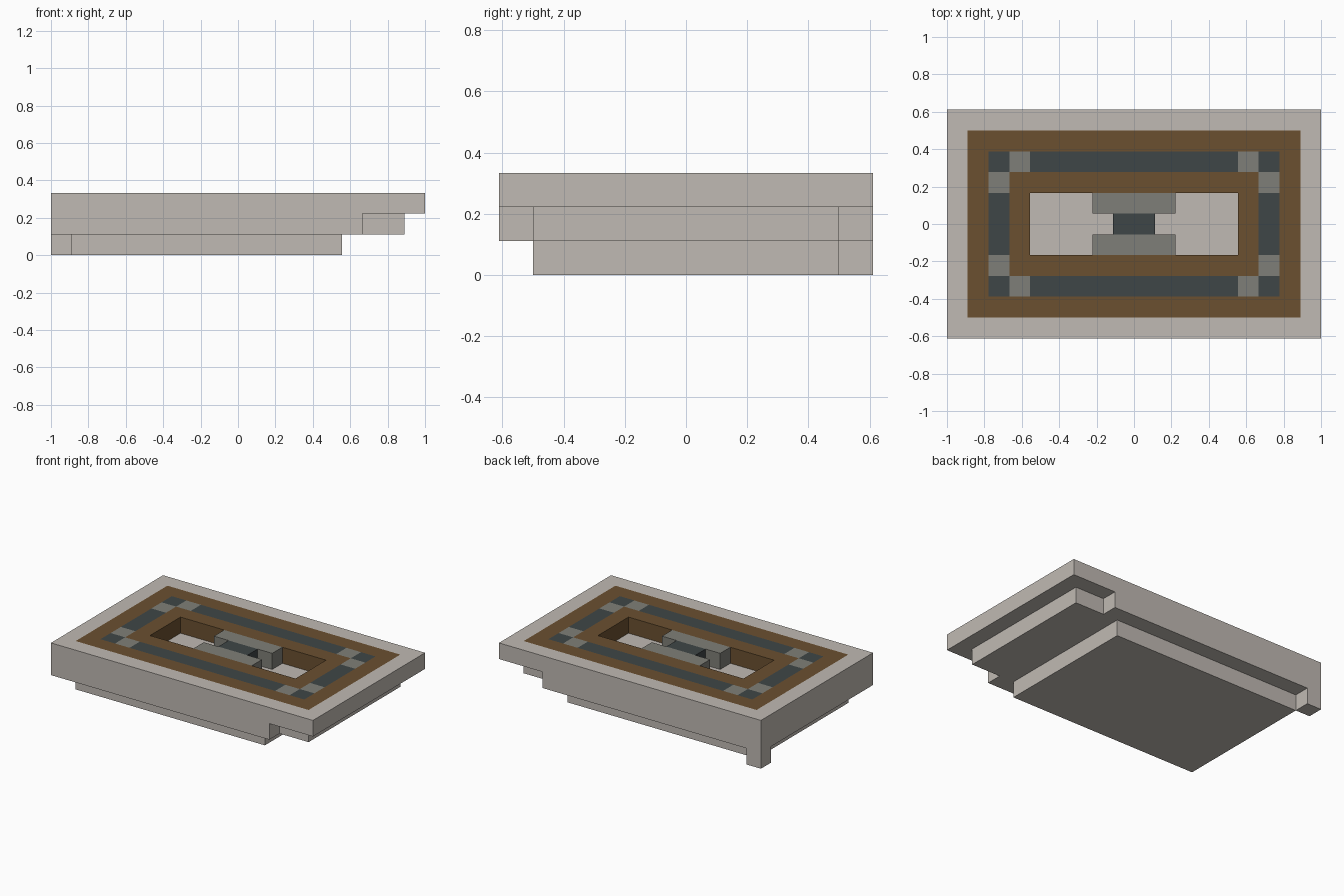
import bpy
import bmesh
from mathutils import Vector

cube = bpy.data.objects.get("Cube")
if cube:
    bpy.data.objects.remove(cube, do_unlink=True)

UNIT = 1 / 9                 # one block of the block grid
NX, NY = 18, 11              # blocks across and deep


def linear(c):
    c /= 255
    return c / 12.92 if c <= 0.04045 else ((c + 0.055) / 1.055) ** 2.4


def material(name, *rgb):
    mat = bpy.data.materials.new(name)
    mat.use_nodes = True
    colour = (*[linear(c) for c in rgb], 1)
    mat.diffuse_color = colour
    shader = next(n for n in mat.node_tree.nodes if n.type == 'BSDF_PRINCIPLED')
    shader.inputs["Base Color"].default_value = colour
    shader.inputs["Roughness"].default_value = 0.9
    return mat


stone = material("pale stone", 192, 186, 179)
wood = material("brown wood", 107, 80, 48)
slate = material("dark slate", 63, 70, 71)
grey = material("mid grey", 127, 127, 120)

cells = {}                   # block position -> part name


def fill(part, x0, x1, y0, y1, z):
    for i in range(x0, x1):
        for j in range(y0, y1):
            cells[i, j, z] = part


def fill_inset(part, inset, z):
    fill(part, inset, NX - inset, inset, NY - inset, z)


# Stepped underside with a foot at one corner
fill("stepped_base", 1, 14, 1, 10, 0)
fill("stepped_base", 0, 1, 10, 11, 0)
fill("stepped_base", 0, 15, 0, 11, 1)
fill("stepped_base", 15, 17, 1, 10, 1)

# Top layer: concentric frames around an open pit
frames = ["stepped_base", "outer_border", "channel", "inner_border", None]
for inset, part in enumerate(frames):
    fill_inset(part, inset, 2)

# Grey studs beside each corner of the channel
for i, j in ((3, 2), (2, 3)):
    for x in (i, NX - 1 - i):
        for y in (j, NY - 1 - j):
            cells[x, y, 2] = "corner_studs"

# Centrepiece standing in the pit
for y in (4, 6):
    fill("centre_blocks", 7, 11, y, y + 1, 2)
fill("centre_core", 8, 10, 5, 6, 2)


def build(part, mat):
    """Make one object from the exposed faces of a part's blocks."""
    bm = bmesh.new()
    for cell, owner in cells.items():
        if owner != part:
            continue
        middle = Vector(cell) + Vector((0.5, 0.5, 0.5))
        for axis in range(3):
            for sign in (-1, 1):
                near = list(cell)
                near[axis] += sign
                if cells.get(tuple(near)):
                    continue
                out, u = Vector((0, 0, 0)), Vector((0, 0, 0))
                out[axis] = sign / 2
                u[(axis + 1) % 3] = 0.5
                v = out.cross(u) * 2
                corners = (-u - v, u - v, u + v, v - u)
                bm.faces.new([bm.verts.new(middle + out + c) for c in corners])
    bmesh.ops.remove_doubles(bm, verts=bm.verts, dist=0.001)
    bmesh.ops.dissolve_limit(bm, angle_limit=0.01, verts=bm.verts, edges=bm.edges)
    # Triangulate so that the frames with holes stay clean
    bmesh.ops.triangulate(bm, faces=[f for f in bm.faces if len(f.verts) > 4])
    for vert in bm.verts:
        vert.co = (vert.co - Vector((NX / 2, NY / 2, 0))) * UNIT
    mesh = bpy.data.meshes.new(part)
    bm.to_mesh(mesh)
    bm.free()
    mesh.materials.append(mat)
    bpy.context.collection.objects.link(bpy.data.objects.new(part, mesh))


for part, mat in (("stepped_base", stone), ("outer_border", wood),
                  ("channel", slate), ("inner_border", wood),
                  ("corner_studs", grey), ("centre_blocks", grey),
                  ("centre_core", slate)):
    build(part, mat)
